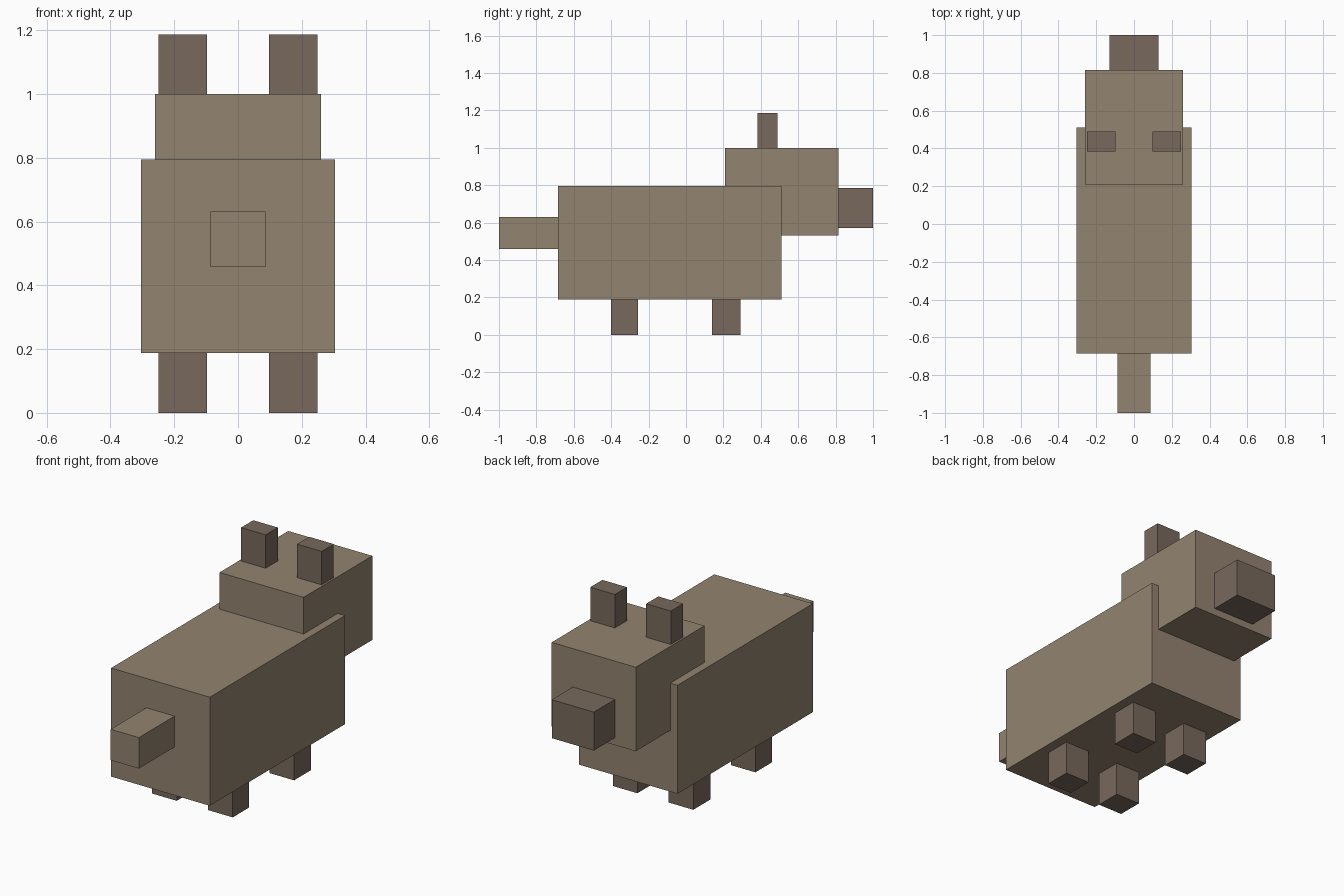
import bpy

if "Cube" in bpy.data.objects:
    bpy.data.objects.remove(bpy.data.objects["Cube"])


def material(name, color):
    m = bpy.data.materials.new(name)
    m.diffuse_color = (*color, 1)
    m.use_nodes = True
    m.node_tree.nodes["Principled BSDF"].inputs["Base Color"].default_value = m.diffuse_color
    return m


tan = material("tan_fur", (0.29, 0.228, 0.163))
dark = material("dark_fur", (0.188, 0.141, 0.109))


def box(name, x, y, z, mat):
    """Box spanning the given (min, max) range on each axis."""
    ranges = (x, y, z)
    bpy.ops.mesh.primitive_cube_add(size=1, location=[(a + b) / 2 for a, b in ranges])
    ob = bpy.context.object
    ob.name = name
    ob.scale = [b - a for a, b in ranges]
    bpy.ops.object.transform_apply(location=False, rotation=False, scale=True)
    ob.data.materials.append(mat)
    return ob


# Body, head and tail
box("body", (-0.305, 0.305), (-0.685, 0.51), (0.188, 0.795), tan)
box("head", (-0.26, 0.26), (0.208, 0.815), (0.53, 1.0), tan)
box("tail", (-0.087, 0.087), (-1.0, -0.685), (0.458, 0.631), tan)

# Snout
box("snout", (-0.13, 0.13), (0.815, 1.0), (0.57, 0.785), dark)

# Paired ears and legs, mirrored across x = 0
for side, s in (("left", -1), ("right", 1)):
    x = sorted((s * 0.097, s * 0.249))
    box(f"{side}_ear", x, (0.383, 0.49), (1.0, 1.187), dark)
    box(f"{side}_tail_end_leg", x, (-0.402, -0.257), (0.0, 0.188), dark)
    box(f"{side}_head_end_leg", x, (0.14, 0.291), (0.0, 0.188), dark)
